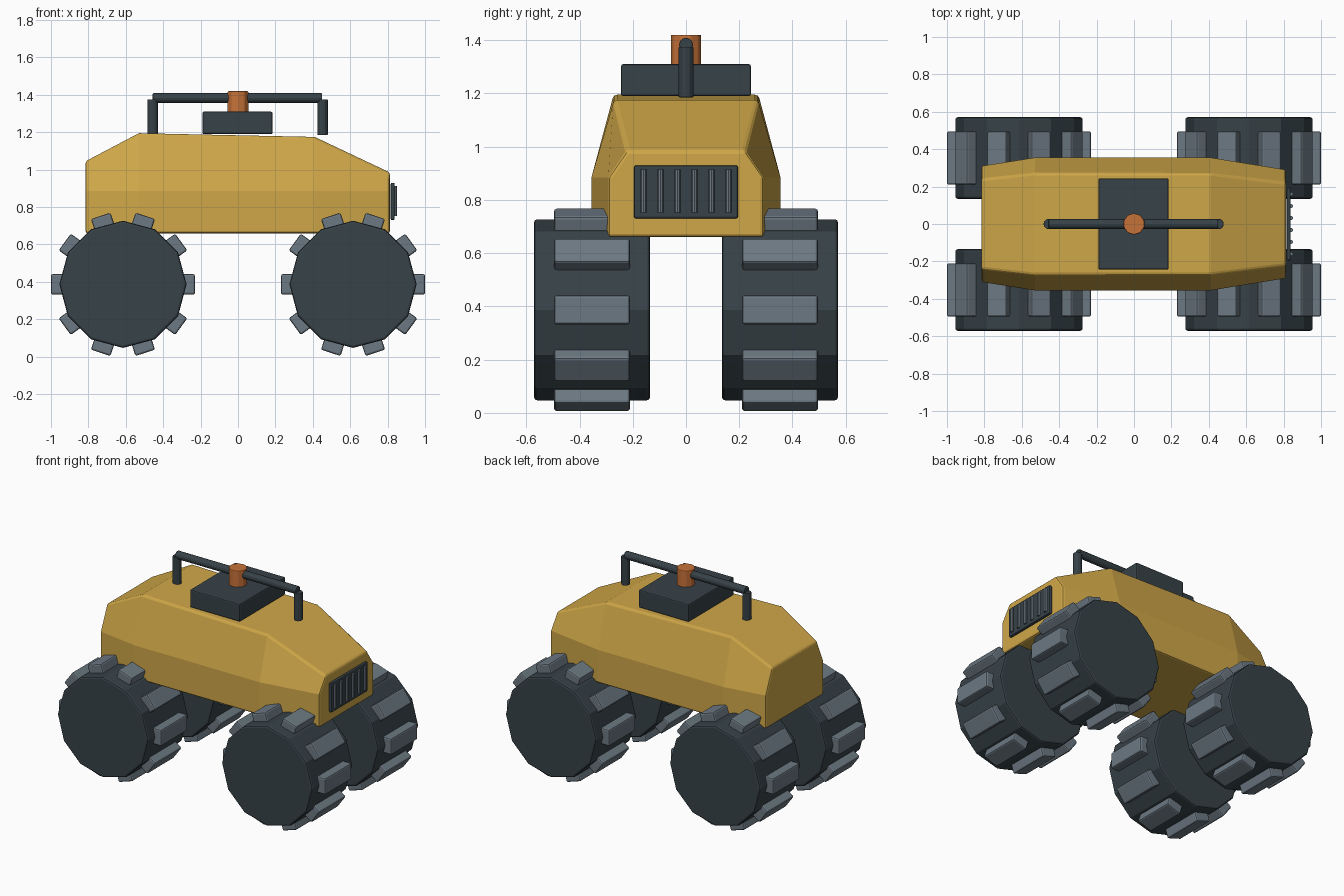
import bpy, bmesh, math
from mathutils import Matrix, Vector

cube = bpy.data.objects.get("Cube")
if cube:
    bpy.data.objects.remove(cube, do_unlink=True)


def material(name, r, g, b):
    m = bpy.data.materials.new(name)
    m.use_nodes = True
    m.diffuse_color = (r, g, b, 1)
    m.node_tree.nodes["Principled BSDF"].inputs["Base Color"].default_value = (r, g, b, 1)
    return m


yellow = material("mustard_yellow", 0.63, 0.39, 0.065)
dark = material("dark_slate", 0.038, 0.054, 0.064)
grey = material("tread_grey", 0.15, 0.19, 0.225)
orange = material("beacon_orange", 0.57, 0.17, 0.04)


def add_object(name, bm, mat, bevel=0.0):
    bmesh.ops.recalc_face_normals(bm, faces=bm.faces)
    mesh = bpy.data.meshes.new(name)
    bm.to_mesh(mesh)
    bm.free()
    mesh.materials.append(mat)
    ob = bpy.data.objects.new(name, mesh)
    bpy.context.collection.objects.link(ob)
    if bevel:
        mod = ob.modifiers.new("edge_bevel", "BEVEL")
        mod.width = bevel
        mod.segments = 2
        mod.limit_method = "ANGLE"
        mod.angle_limit = math.radians(35)
    return ob


def box(bm, size, matrix):
    bmesh.ops.create_cube(bm, size=1, matrix=matrix @ Matrix.Diagonal((*size, 1)))


def rod(bm, start, end, radius, sides, spin=0.0):
    a, b = Vector(start), Vector(end)
    turn = (b - a).to_track_quat("Z", "Y").to_matrix().to_4x4()
    bmesh.ops.create_cone(
        bm, cap_ends=True, segments=sides, radius1=radius, radius2=radius,
        depth=(b - a).length,
        matrix=Matrix.Translation((a + b) / 2) @ turn @ Matrix.Rotation(spin, 4, "Z"))


# Body shell lofted through four stations: x, lower half width, top half width, top height
floor, waist = 0.66, 0.885
bm = bmesh.new()
rings = []
for x, low, high, top in ((-0.815, 0.31, 0.24, 1.045), (-0.53, 0.355, 0.272, 1.195),
                          (0.41, 0.355, 0.27, 1.175), (0.812, 0.29, 0.22, 0.985)):
    half = ((low, floor), (low, waist), (high, top))
    points = [(y, z) for y, z in half] + [(-y, z) for y, z in reversed(half)]
    rings.append([bm.verts.new((x, y, z)) for y, z in points])
for r, s in zip(rings, rings[1:]):
    for i in range(len(r)):
        j = (i + 1) % len(r)
        bm.faces.new((r[i], r[j], s[j], s[i]))
bm.faces.new(rings[0])
bm.faces.new(rings[-1])
add_object("body_shell", bm, yellow, 0.012)

# Four wheels, each a twelve-sided drum with ten tread blocks
axle_z = 0.387
for end, x in (("right", -0.615), ("left", 0.615)):
    for side, y in (("front", -0.353), ("back", 0.353)):
        bm = bmesh.new()
        rod(bm, (x, y - 0.218, axle_z), (x, y + 0.218, axle_z), 0.34, 12)
        add_object(f"{side}_{end}_wheel", bm, dark, 0.012)
        bm = bmesh.new()
        centre = Matrix.Translation((x, y, axle_z))
        for k in range(10):
            spin = Matrix.Rotation(k * math.tau / 10, 4, "Y")
            box(bm, (0.085, 0.285, 0.11), centre @ spin @ Matrix.Translation((0.3425, 0, 0)))
        add_object(f"{side}_{end}_tread", bm, grey, 0.01)

# Roof equipment box
bm = bmesh.new()
box(bm, (0.375, 0.488, 0.12), Matrix.Translation((-0.003, 0, 1.25)))
add_object("roof_box", bm, dark, 0.008)

# Roof rail with two posts
for name, x in (("right_rail_post", -0.456), ("left_rail_post", 0.452)):
    bm = bmesh.new()
    rod(bm, (x, 0, 1.185), (x, 0, 1.375), 0.028, 12)
    add_object(name, bm, dark, 0.004)
bm = bmesh.new()
rod(bm, (-0.456, 0, 1.383), (0.45, 0, 1.383), 0.026, 12)
add_object("roof_rail", bm, dark, 0.004)

# Beacon lamp
bm = bmesh.new()
rod(bm, (0, 0, 1.305), (0, 0, 1.42), 0.058, 10)
add_object("beacon", bm, orange, 0.005)

# Grille panel with vertical slats
bm = bmesh.new()
box(bm, (0.022, 0.39, 0.2), Matrix.Translation((0.827, 0, 0.83)))
add_object("grille_panel", bm, dark, 0.008)
bm = bmesh.new()
for k in range(6):
    y = (k - 2.5) * 0.064
    rod(bm, (0.84, y, 0.752), (0.84, y, 0.914), 0.011, 8)
add_object("grille_slats", bm, grey)
